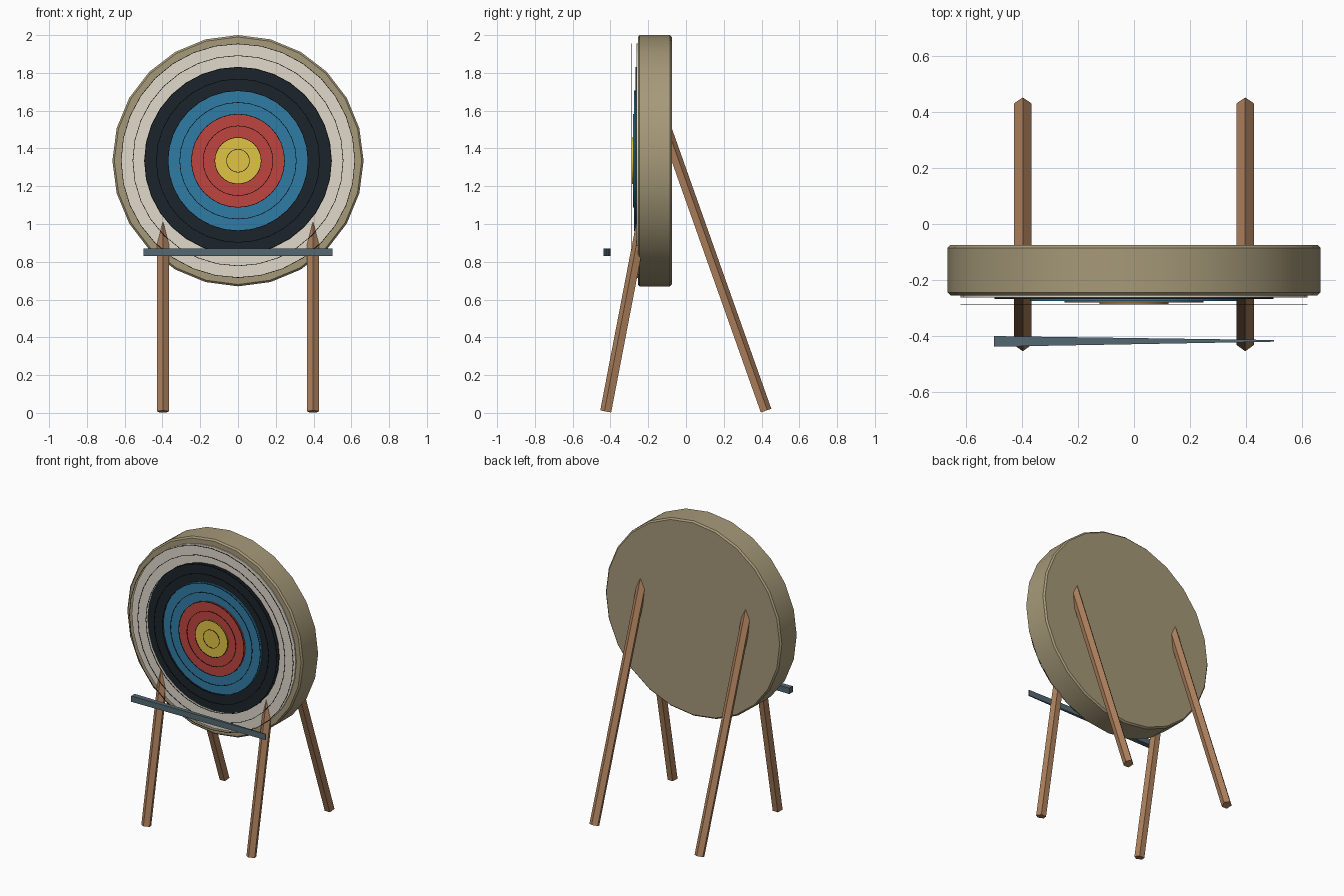
import bpy, bmesh
from math import sin, cos, tau, radians
from mathutils import Vector

if "Cube" in bpy.data.objects:
    bpy.data.objects.remove(bpy.data.objects["Cube"])

CZ = 1.335  # height of the target centre


def material(name, rgb):
    m = bpy.data.materials.new(name)
    m.diffuse_color = (*rgb, 1)
    m.use_nodes = True
    m.node_tree.nodes["Principled BSDF"].inputs["Base Color"].default_value = m.diffuse_color
    return m


straw = material("straw", (0.38, 0.32, 0.19))
wood = material("wood", (0.42, 0.22, 0.11))
slate = material("slate", (0.09, 0.14, 0.17))
ink = material("ink", (0.01, 0.01, 0.012))
white = material("white", (0.75, 0.70, 0.60))
black = material("black", (0.012, 0.018, 0.024))
blue = material("blue", (0.03, 0.20, 0.38))
red = material("red", (0.52, 0.06, 0.05))
yellow = material("yellow", (0.75, 0.55, 0.06))


def loft(name, rings, mat, closed=False):
    """Skin rings of points; cap the ends, or join last ring to first."""
    bm = bmesh.new()
    vs = [[bm.verts.new(p) for p in ring] for ring in rings]
    n = len(vs[0])
    pairs = list(zip(vs, vs[1:])) + ([(vs[-1], vs[0])] if closed else [])
    for a, b in pairs:
        for i in range(n):
            j = (i + 1) % n
            bm.faces.new((a[i], a[j], b[j], b[i]))
    if not closed:
        bm.faces.new(vs[0][::-1])
        bm.faces.new(vs[-1])
    bmesh.ops.recalc_face_normals(bm, faces=bm.faces)
    me = bpy.data.meshes.new(name)
    bm.to_mesh(me)
    bm.free()
    ob = bpy.data.objects.new(name, me)
    bpy.context.collection.objects.link(ob)
    me.materials.append(mat)
    bpy.ops.object.select_all(action='DESELECT')
    ob.select_set(True)
    bpy.context.view_layer.objects.active = ob
    bpy.ops.object.shade_smooth_by_angle(angle=radians(35))
    return ob


def circle(r, y, n):
    return [(r * sin(tau * i / n), y, CZ + r * cos(tau * i / n)) for i in range(n)]


# Round straw butt with small chamfers
profile = [(0.655, -0.255), (0.665, -0.245), (0.665, -0.085), (0.655, -0.075)]
loft("straw_butt", [circle(r, y, 24) for r, y in profile], straw)

# Coloured zones, each slightly proud of the one outside it
zones = [("white", 0.62, -0.262, white), ("black", 0.497, -0.268, black),
         ("blue", 0.372, -0.275, blue), ("red", 0.248, -0.280, red),
         ("yellow", 0.124, -0.285, yellow)]
for name, r, y, mat in zones:
    loft(name + "_zone", [circle(r, -0.25, 32), circle(r, y, 32)], mat)

# Thin scoring lines
for k in range(1, 11):
    r = 0.062 * k
    section = [(r - 0.003, -0.287), (r - 0.003, -0.289), (r, -0.289), (r, -0.287)]
    loft(f"scoring_line_{k}", [circle(a, y, 32) for a, y in section], ink, closed=True)


# Leaning five-sided legs, ridge facing outward
def leg(name, x, foot, top, out):
    a, b = Vector((x, *foot)), Vector((x, *top))
    side = Vector((1, 0, 0))
    outward = (b - a).normalized().cross(side)
    outward *= out if outward.y > 0 else -out
    rings = [[p + 0.0325 * (side * sin(tau * i / 5) + outward * cos(tau * i / 5))
              for i in range(5)] for p in (a, b)]
    loft(name, rings, wood)


for tag, s in (("left", -1), ("right", 1)):
    leg("front_leg_" + tag, s * 0.397, (-0.422, 0.007), (-0.222, 1.05), -1)
    leg("back_leg_" + tag, s * 0.397, (0.421, 0.011), (-0.125, 1.55), 1)

# Crossbar in front, narrowing to a thin edge on the right
def bar_end(x, y, w, h):
    return [(x, y - w, 0.85 - h), (x, y + w, 0.85 - h), (x, y + w, 0.85 + h), (x, y - w, 0.85 + h)]


loft("crossbar", [bar_end(-0.5, -0.419, 0.019, 0.02), bar_end(0.5, -0.417, 0.003, 0.02)], slate)
